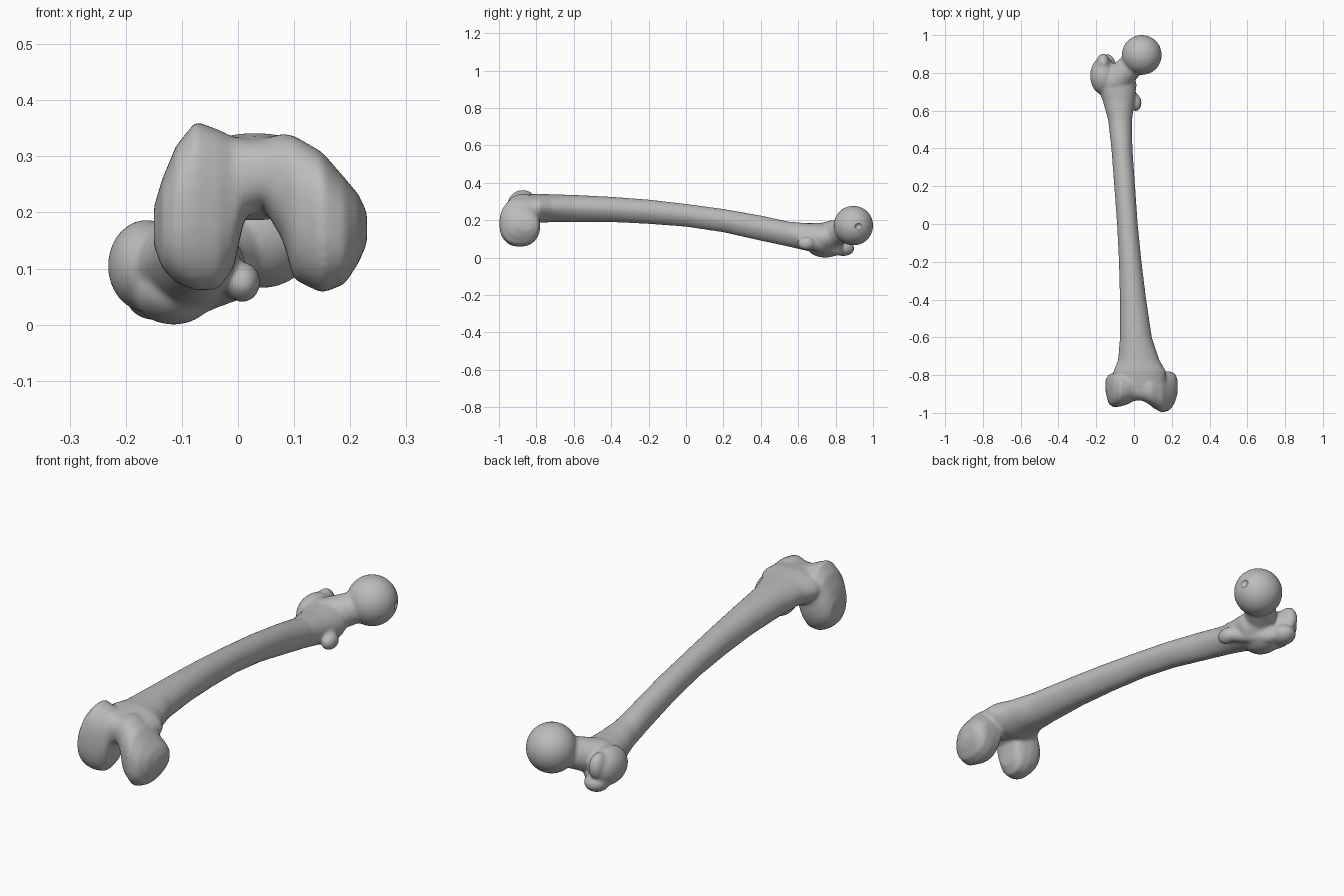
import bpy, bmesh, math
from mathutils import Matrix, Vector

cube = bpy.data.objects.get("Cube")
if cube:
    bpy.data.objects.remove(cube, do_unlink=True)

bone_grey = bpy.data.materials.new("bone grey")
bone_grey.use_nodes = True
colour = (0.5, 0.5, 0.5, 1)
bone_grey.diffuse_color = colour
bsdf = bone_grey.node_tree.nodes["Principled BSDF"]
bsdf.inputs["Base Color"].default_value = colour
bsdf.inputs["Roughness"].default_value = 0.7


def loft(bm, stations, make_point, count=32):
    """Skin closed rings; make_point(station, cos, sin) gives each point."""
    rings = []
    for s in stations:
        angles = [math.tau * i / count for i in range(count)]
        rings.append([bm.verts.new(make_point(s, math.cos(a), math.sin(a))) for a in angles])
    for a, b in zip(rings, rings[1:]):
        for i in range(count):
            j = (i + 1) % count
            bm.faces.new((a[i], a[j], b[j], b[i]))
    bm.faces.new(rings[0][::-1])
    bm.faces.new(rings[-1])


def ellipsoid(bm, centre, radii):
    m = Matrix.Translation(centre) @ Matrix.Diagonal((*radii, 1))
    bmesh.ops.create_uvsphere(bm, u_segments=32, v_segments=20, radius=1, matrix=m)


def limb(bm, start, end, r1, r2):
    """Tapered rod with rounded ends."""
    a, b = Vector(start), Vector(end)
    turn = (b - a).to_track_quat('Z', 'Y').to_matrix().to_4x4()
    bmesh.ops.create_cone(bm, cap_ends=True, segments=28, radius1=r1, radius2=r2,
                          depth=(b - a).length, matrix=Matrix.Translation((a + b) / 2) @ turn)
    ellipsoid(bm, a, (r1,) * 3)
    ellipsoid(bm, b, (r2,) * 3)


def finish(bm, name):
    bmesh.ops.recalc_face_normals(bm, faces=bm.faces[:])
    mesh = bpy.data.meshes.new(name)
    bm.to_mesh(mesh)
    bm.free()
    mesh.materials.append(bone_grey)
    obj = bpy.data.objects.new(name, mesh)
    bpy.context.collection.objects.link(obj)
    return obj


bm = bmesh.new()

# Shaft: y, left edge, right edge, underside, top
shaft = [
    (-.86, -.11, .17, .20, .335), (-.78, -.11, .17, .185, .342),
    (-.72, -.085, .135, .19, .338), (-.6, -.075, .095, .19, .335),
    (-.4, -.075, .065, .19, .325), (-.2, -.08, .04, .18, .31),
    (0, -.09, .02, .165, .287), (.2, -.105, .006, .135, .26),
    (.4, -.12, -.008, .09, .225), (.55, -.137, -.01, .058, .192),
    (.65, -.165, .003, .035, .184), (.74, -.2, .015, .015, .185),
    (.79, -.17, 0, .04, .17),
]


def shaft_point(s, c, n):
    y, x0, x1, z0, z1 = s
    narrow = 1 - .15 * max(0, -n)
    return ((x0 + x1) / 2 + c * narrow * (x1 - x0) / 2, y, (z0 + z1) / 2 + n * (z1 - z0) / 2)


loft(bm, shaft, shaft_point)

# Condyles and the groove between them: x, front, back, underside, top
condyles = [
    (-.15, -.89, -.82, .14, .21), (-.135, -.95, -.80, .10, .26),
    (-.11, -.97, -.785, .075, .32), (-.075, -.967, -.78, .06, .363),
    (-.035, -.955, -.785, .063, .348), (-.008, -.94, -.79, .10, .335),
    (.012, -.935, -.79, .19, .332), (.045, -.935, -.79, .21, .332),
    (.08, -.955, -.79, .15, .341), (.1, -.972, -.785, .08, .337),
    (.15, -1, -.78, .056, .308), (.19, -.985, -.78, .072, .262),
    (.215, -.95, -.79, .11, .232), (.23, -.9, -.82, .145, .2),
]


def condyle_point(s, c, n):
    x, y0, y1, z0, z1 = s
    squared = lambda v: math.copysign(abs(v) ** .85, v)
    return (x, (y0 + y1) / 2 + squared(c) * (y1 - y0) / 2, (z0 + z1) / 2 + squared(n) * (z1 - z0) / 2)


loft(bm, condyles, condyle_point)

# Ball head and neck
ellipsoid(bm, (.041, .895, .171), (.106,) * 3)
limb(bm, (-.1, .755, .115), (.03, .88, .16), .076, .062)

# Greater trochanter with its two tips
ellipsoid(bm, (-.163, .785, .105), (.069, .1, .082))
ellipsoid(bm, (-.115, .745, .062), (.075, .1, .062))
ellipsoid(bm, (-.148, .84, .05), (.052, .06, .042))
ellipsoid(bm, (-.163, .85, .125), (.036, .053, .06))

# Rear crest running down to the lesser trochanter
limb(bm, (-.1, .8, .045), (0, .66, .075), .036, .03)
ellipsoid(bm, (.008, .642, .076), (.032, .046, .036))

thigh_bone = finish(bm, "thigh_bone")

# Hollows: pit in the ball head and pocket behind the neck
bm = bmesh.new()
ellipsoid(bm, (.15, .925, .165), (.018, .022, .02))
ellipsoid(bm, (-.085, .89, .075), (.028, .045, .032))
hollows = finish(bm, "hollow_cutter")
hollows.hide_render = True
hollows.hide_viewport = True

# Fuse the parts, carve the hollows and soften the joints
fuse = thigh_bone.modifiers.new("fuse", 'REMESH')
fuse.mode = 'VOXEL'
fuse.voxel_size = .007
fuse.use_smooth_shade = True
carve = thigh_bone.modifiers.new("carve", 'BOOLEAN')
carve.operation = 'DIFFERENCE'
carve.solver = 'EXACT'
carve.object = hollows
soften = thigh_bone.modifiers.new("soften", 'SMOOTH')
soften.factor = .5
soften.iterations = 8
